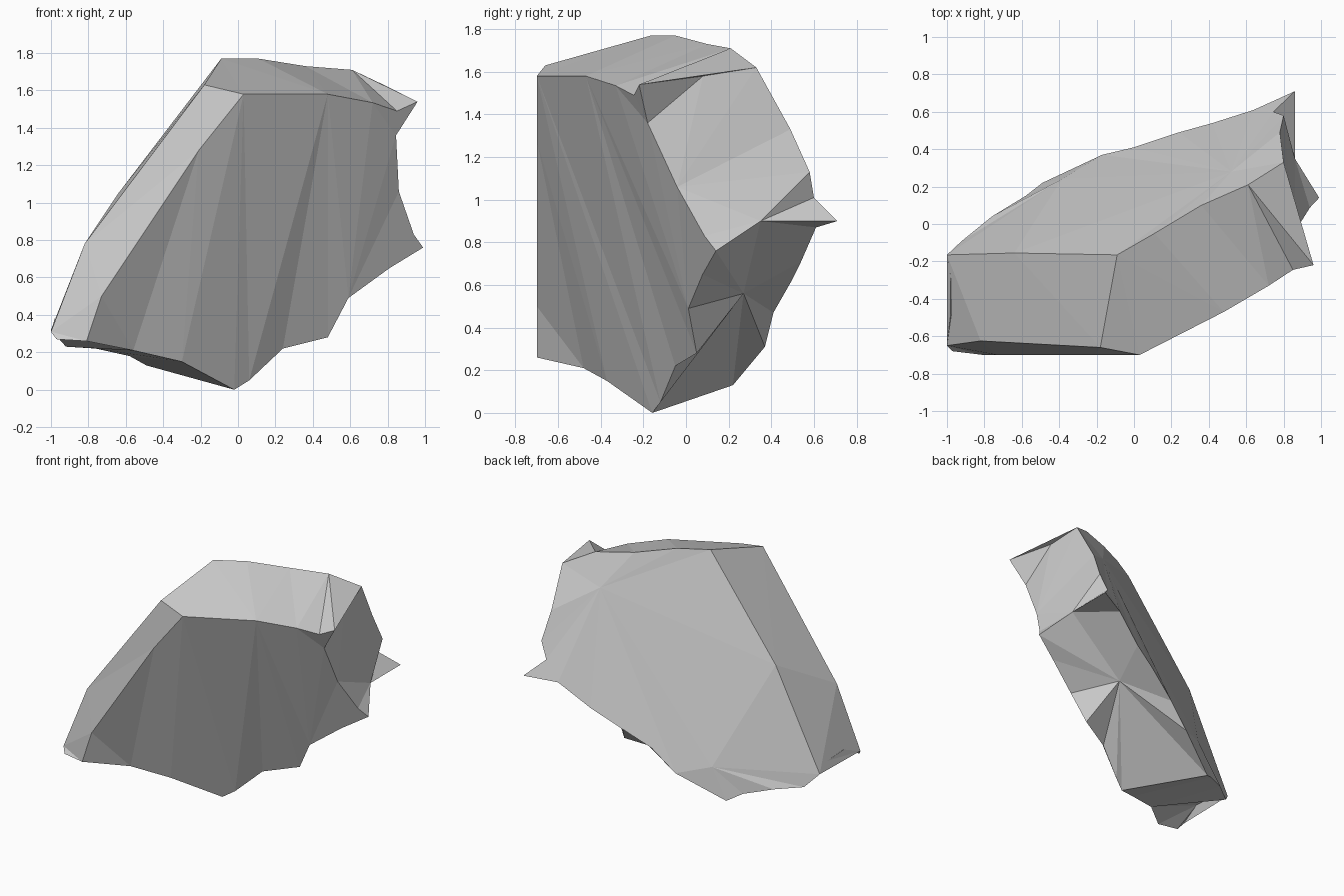
import bpy, bmesh
from mathutils import Vector

if "Cube" in bpy.data.objects:
    bpy.data.objects.remove(bpy.data.objects["Cube"])

bm = bmesh.new()


def verts(points):
    return [bm.verts.new(p) for p in points]


def face(*vs):
    bm.faces.new(vs)


def fan(centre, ring):
    for a, b in zip(ring, ring[1:]):
        face(centre, a, b)


def strip(a, b):
    """Zip two chains of vertices together, always over the shorter diagonal."""
    i = j = 0
    while i < len(a) - 1 or j < len(b) - 1:
        da = (a[i + 1].co - b[j].co).length if i < len(a) - 1 else 1e9
        db = (a[i].co - b[j + 1].co).length if j < len(b) - 1 else 1e9
        if da <= db:
            face(a[i], a[i + 1], b[j])
            i += 1
        else:
            face(a[i], b[j + 1], b[j])
            j += 1


# Front slab face: an x/z outline laid on one tilted plane
outline = [(.03, 1.58), (.48, 1.58), (.72, 1.535), (.85, 1.49), (.96, 1.54),
           (.845, 1.36), (.86, 1.06), (.94, .83), (.99, .76), (.81, .65),
           (.59, .49), (.48, .28), (.24, .22), (.06, .05), (-.02, 0),
           (-.30, .15), (-.56, .21), (-.81, .26), (-.73, .50), (-.21, 1.28)]
F = verts([(x, max(-.7, -.7 + .567 * (x - .03) - .361 * (z - 1.58)), z)
           for x, z in outline])
for i, y in ((1, -.47), (2, -.33), (3, -.245), (4, -.22), (5, -.18),
             (11, .05), (12, -.05), (13, -.12), (16, -.48)):
    F[i].co.y = y

# Left edge: bevel corners, then the hollow at its foot
S, R, Q, P = verts([(-.97, -.68, .27), (-1, -.65, .31), (-.82, -.625, .78), (-.18, -.66, 1.63)])
L2, L1, V2, V1 = verts([(-.98, -.48, .38), (-.98, -.28, .37), (-1, -.165, .32), (-.64, -.155, 1.05)])

# Back rim: top, right end with its spike, lower edge
top = verts([(-.09, -.165, 1.77), (.11, -.05, 1.77), (.36, .10, 1.73), (.61, .21, 1.71), (.80, .33, 1.62)])
end = verts([(.78, .49, 1.33), (.80, .58, 1.13), (.745, .60, 1.01)])
spike, = verts([(.86, .71, .90)])
low = verts([(.64, .61, .87), (.42, .54, .71), (.24, .49, .61), (0, .41, .47), (-.17, .37, .31)])
foot = verts([(-.49, .22, .13), (-.58, .15, .18), (-.76, .04, .22), (-.92, -.09, .23)])

# Single points inside the right side and the back
U, M, N = verts([(.83, .08, 1.58), (.86, .35, .90), (.36, .27, .56)])
W, Y = verts([(.52, .28, 1.49), (-.385, .24, .365)])

# Front, left bevel, left side, top
face(*F)
strip(F[17:20] + F[:1], [S, R, Q, P])
strip([R, Q, P], [L2, L1, V2, V1, top[0]])
strip([P] + F[:5], top + [U])

# Right end and lower right side
face(F[4], U, F[5])
strip(F[5:9], [U, top[4]] + end[:2] + [M])
fan(M, [end[1], end[2], spike, low[0]])
fan(N, [M] + F[8:15] + [foot[0]] + low[::-1] + [M])

# Underside
strip(F[14:18] + [S, R], foot + [V2, L1, L2])

# Back
fan(W, [V1] + top + end + low + [Y, V1])
fan(Y, [V1, V2] + foot[::-1] + [low[4]])
face(end[2], spike, low[0])

bmesh.ops.triangulate(bm, faces=[f for f in bm.faces if len(f.verts) > 3])
bmesh.ops.recalc_face_normals(bm, faces=bm.faces)
mesh = bpy.data.meshes.new("rock_slab")
bm.to_mesh(mesh)
bm.free()
bpy.context.collection.objects.link(bpy.data.objects.new("rock_slab", mesh))
